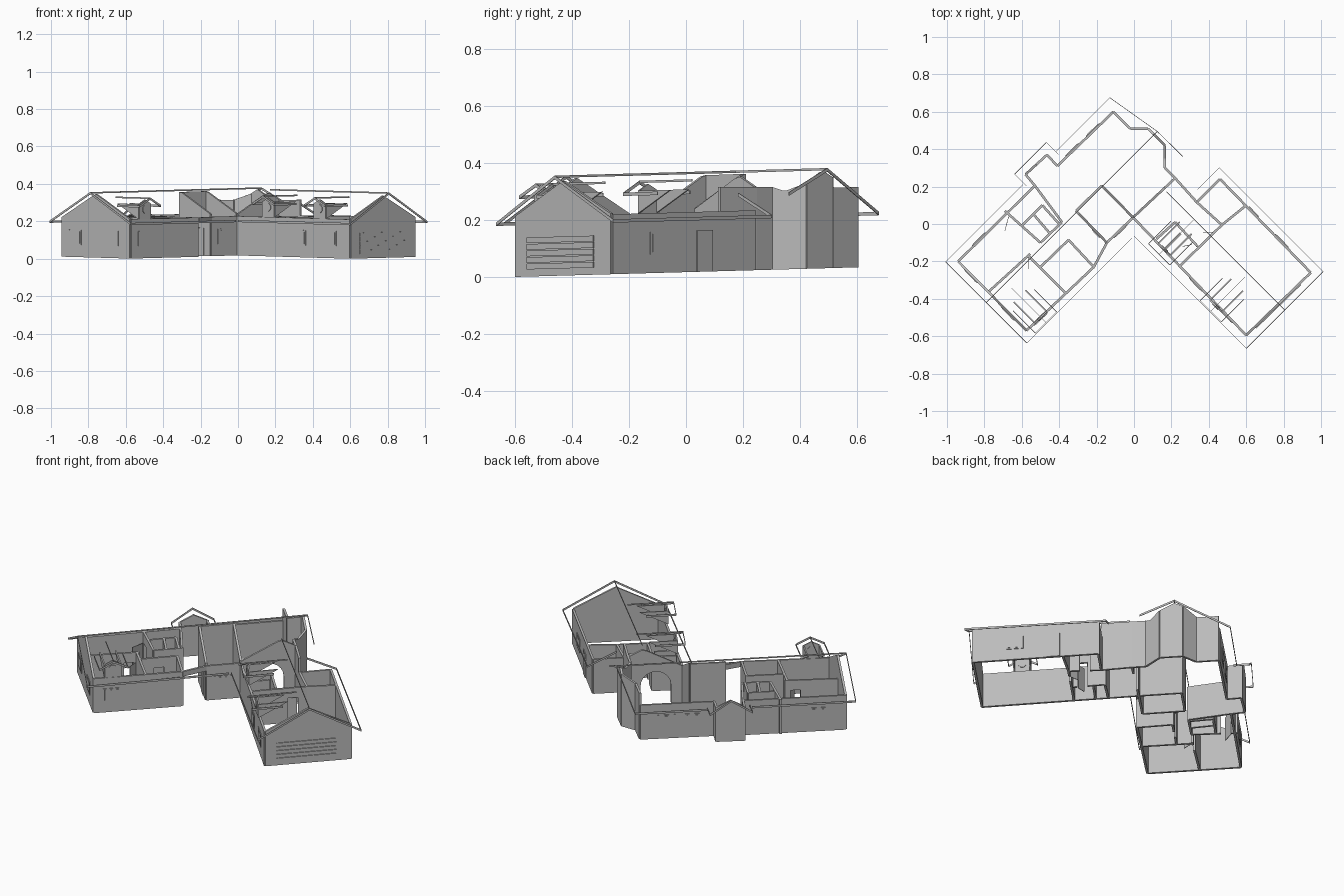
import bpy
import bmesh
from math import sin, cos, pi, sqrt
from mathutils import Vector

cube = bpy.data.objects.get("Cube")
if cube:
    bpy.data.objects.remove(cube, do_unlink=True)

grey = bpy.data.materials.new("plain_grey")
grey.use_nodes = True
grey.diffuse_color = (0.5, 0.5, 0.5, 1)
grey.node_tree.nodes["Principled BSDF"].inputs["Base Color"].default_value = (0.5, 0.5, 0.5, 1)

EAVE, PITCH = 0.21, 0.5          # wall height and roof slope
LEFT_RIDGE, RIGHT_RIDGE = 0.262, 0.245


def uv(u, v):
    """Wing axes, turned 45 degrees: u runs back-left, v runs back-right."""
    return Vector(((u - v) / sqrt(2), (u + v) / sqrt(2)))


def left_roof(p):
    v = (p[1] - p[0]) / sqrt(2)
    return EAVE + PITCH * (LEFT_RIDGE - abs(v - LEFT_RIDGE))


def right_roof(p):
    u = (p[0] + p[1]) / sqrt(2)
    return EAVE + PITCH * (RIGHT_RIDGE - abs(u - RIGHT_RIDGE))


def both_roofs(p):
    return max(left_roof(p), right_roof(p), EAVE)


def slab(name, p, q, outline, thick, shift=0.0):
    """Upright panel from p to q; outline holds (distance, height) pairs."""
    p, q = Vector(p), Vector(q)
    along = (q - p).normalized()
    side = Vector((along.y, -along.x))
    bm = bmesh.new()
    rings = []
    for off in (shift - thick / 2, shift + thick / 2):
        ring = []
        for s, z in outline:
            c = p + along * s + side * off
            # the ground falls gently towards the front
            ring.append(bm.verts.new((c.x, c.y, z + 0.028 * (c.y + 0.6))))
        rings.append(ring)
    a, b = rings
    bm.faces.new(a)
    bm.faces.new(b[::-1])
    for i in range(len(a)):
        j = (i + 1) % len(a)
        bm.faces.new((a[j], a[i], b[i], b[j]))
    bmesh.ops.recalc_face_normals(bm, faces=bm.faces)
    mesh = bpy.data.meshes.new(name)
    bm.to_mesh(mesh)
    bm.free()
    mesh.materials.append(grey)
    obj = bpy.data.objects.new(name, mesh)
    bpy.context.collection.objects.link(obj)
    return obj


def wall(name, p, q, roof=None, door=None, arch=None, base=0.0, thick=0.013):
    """Wall with a flat or roof-shaped top and an optional opening."""
    p, q = Vector(p), Vector(q)
    n = (q - p).length
    pts = [(0, base)]
    if door:
        pts += [(n * door - 0.028, 0), (n * door - 0.028, 0.15),
                (n * door + 0.028, 0.15), (n * door + 0.028, 0)]
    if arch:
        c, w = n * arch, 0.085
        pts += [(c - w, 0)]
        pts += [(c - w * cos(pi * i / 10), 0.11 + w * sin(pi * i / 10)) for i in range(11)]
        pts += [(c + w, 0)]
    pts.append((n, base))
    steps = 12 if roof else 1
    for i in range(steps, -1, -1):
        t = i / steps
        pts.append((n * t, roof(p.lerp(q, t)) if roof else EAVE))
    return slab(name, p, q, pts, thick)


def strip(name, p, q, zp, zq, deep=0.012):
    n = (Vector(q) - Vector(p)).length
    slab(name, p, q, [(0, zp - deep), (n, zq - deep), (n, zq), (0, zp)], 0.003)


def plate(name, p, q, t, width, z0, z1, off=0.009, thick=0.005):
    """Thin panel on the outside of wall p-q, centred at fraction t."""
    c = (Vector(q) - Vector(p)).length * t
    a, b = c - width / 2, c + width / 2
    slab(name, p, q, [(a, z0), (b, z0), (b, z1), (a, z1)], thick, off)


def window(p, q, t, width=0.1):
    plate("window_frame", p, q, t, width, 0.065, 0.145, 0.008, 0.004)
    plate("window_pane", p, q, t, width * 0.8, 0.073, 0.137, 0.0105, 0.002)


# Outer walls, listed counter-clockwise so plates fall on the outside
A, B, C = (-0.94, -0.2), (-0.575, -0.57), (-0.215, -0.23)
D, E = (-0.145, -0.1), (-0.005, 0.035)
F, G, H = (0.6, -0.595), (0.945, -0.26), (0.46, 0.24)
J, K = (0.335, 0.117), (0.22, 0.245)
L, M, N, O, P = (0.165, 0.3), (0.165, 0.42), (0.075, 0.51), (-0.02, 0.51), (-0.11, 0.6)
Q, R, S, T = (-0.41, 0.31), (-0.465, 0.37), (-0.58, 0.265), (-0.53, 0.205)

wall("left_gable_wall", A, B, left_roof)
wall("right_gable_wall", F, G, right_roof)
for a, b in ((B, C), (D, E), (E, F), (G, H), (H, J), (P, Q), (Q, R), (S, T), (T, A)):
    wall("outer_wall", a, b)
for a, b in ((J, K), (K, L), (L, M), (M, N), (N, O), (O, P)):
    wall("bay_wall", a, b, both_roofs)
mid = (Vector(R) + Vector(S)) / 2
wall("small_gable_wall", R, S, lambda p: EAVE + PITCH * (0.079 - (p - mid).length))

# Vaulted room walls that rise to the roof
V1, V2 = (-0.31, 0.07), (-0.172, 0.205)
wall("vault_ridge_wall", V1, V2, left_roof)
wall("vault_side_wall", V2, E, left_roof)
wall("entry_side_wall", V1, D, left_roof)
wall("arched_cross_wall", E, K, right_roof, arch=0.5)
wall("porch_beam", C, D, base=0.18)
plate("front_door", V1, D, 0.68, 0.06, 0.005, 0.15)

# Inner partitions up to the flat ceiling
for a, b, d in (
        (T, (-0.385, 0.01), None), ((-0.385, 0.01), (-0.5, -0.1), None),
        ((-0.5, -0.1), (-0.69, 0.07), 0.75), ((-0.6, -0.01), (-0.49, 0.1), None),
        ((-0.49, 0.1), (-0.4, 0.0), None), ((-0.54, 0.055), (-0.45, -0.05), None),
        ((-0.775, -0.36), (-0.555, -0.16), 0.8), ((-0.565, -0.17), (-0.365, -0.37), None),
        ((-0.5, -0.23), (-0.35, -0.085), 0.5), ((-0.35, -0.085), C, None),
        ((0.6, 0.1), (0.47, -0.005), None), ((0.47, -0.005), J, 0.5),
        ((0.47, -0.005), (0.245, -0.225), 0.25), ((0.12, -0.08), (0.22, 0.01), None),
        ((0.22, 0.01), (0.34, -0.12), 0.7), ((0.16, -0.14), (0.25, -0.05), None)):
    wall("partition", a, b, door=d)
for a, b in (((-0.69, -0.035), (-0.67, 0.04)), ((-0.565, -0.24), (-0.565, -0.18)),
             ((0.37, -0.045), (0.43, -0.045)), ((0.26, -0.12), (0.31, -0.11))):
    strip("open_door", a, b, 0.15, 0.15, 0.148)

# Windows, doors and the slatted garage door
for a, b, spots in ((A, B, (0.2, 0.74)), (B, C, (0.2,)), (D, E, (0.48,)),
                    (E, F, (0.56, 0.83)), (G, H, (0.33,)), (T, A, (0.72,)),
                    (P, Q, (0.35, 0.72))):
    for t in spots:
        window(a, b, t)
plate("side_door", G, H, 0.64, 0.075, 0.0, 0.145)
for i in range(5):
    z = 0.025 + i * 0.023
    plate("garage_door_panel", F, G, 0.48, 0.335, z, z + 0.02)

# Fascia boards along eaves and rakes, and the ridge boards
OVER = 0.045
low, top = EAVE - PITCH * OVER + 0.005, EAVE + PITCH * LEFT_RIDGE + 0.01
back, front = 2 * LEFT_RIDGE + OVER, -OVER
r_back = 2 * RIGHT_RIDGE + OVER
l_end, r_end = -0.855, -0.895
for a, b in (((l_end, back), (-0.27, back)), ((-0.02, back), (0.386, back)),
             ((l_end, front), (-0.27, front)), ((-0.27, front), (-0.06, front)),
             ((front, front), (front, r_end)), ((r_back, r_end), (r_back, -0.11))):
    strip("eave_board", uv(*a), uv(*b), low, low)
for a, b in (((l_end, front), (l_end, LEFT_RIDGE)), ((l_end, back), (l_end, LEFT_RIDGE)),
             ((0.386, back), (0.438, LEFT_RIDGE)),
             ((front, r_end), (RIGHT_RIDGE, r_end)), ((r_back, r_end), (RIGHT_RIDGE, r_end)),
             ((r_back, -0.11), (0.37, -0.11))):
    strip("rake_board", uv(*a), uv(*b), low, top if b[0] != 0.37 else low + 0.08)
strip("bay_rake_board", uv(0.438, LEFT_RIDGE), uv(0.44, 0.07), top, 0.27)
strip("left_ridge_board", uv(l_end, LEFT_RIDGE), uv(0.438, LEFT_RIDGE), top, top, 0.008)
strip("right_ridge_board", uv(RIGHT_RIDGE, r_end), uv(RIGHT_RIDGE, 0), top, top, 0.008)
for s in (-1, 1):
    strip("small_gable_rake", uv(-0.143 + s * 0.12, 0.64), uv(-0.143, 0.64), low, 0.27)
    strip("small_gable_eave", uv(-0.143 + s * 0.12, 0.64), uv(-0.143 + s * 0.12, 0.55), low, low)


# Roof dormers with eight-sided vents
def dormer(at):
    """at(a, b) maps depth a and sideways b to the plan."""
    half, eave, ridge = 0.045, 0.29, 0.318
    w = 2 * half
    slab("dormer_front", at(0, -half), at(0, half),
         [(0, EAVE), (w, EAVE), (w, eave), (half, ridge - 0.005), (0, eave)], 0.008)
    vent = [(half + 0.024 * cos(pi * (i + 0.5) / 4), 0.262 + 0.024 * sin(pi * (i + 0.5) / 4))
            for i in range(8)]
    slab("dormer_vent", at(0, -half), at(0, half), vent, 0.016)
    for s in (-1, 1):
        slab("dormer_cheek", at(0, s * half), at(0.16, s * half),
             [(0, EAVE), (0.16, eave), (0, eave)], 0.008)
        o = s * (half + 0.035)
        strip("dormer_eave", at(-0.04, o), at(0.13, o), 0.285, 0.285)
        strip("dormer_rake", at(-0.04, o), at(-0.04, 0), 0.285, 0.325)
    strip("dormer_ridge", at(-0.04, 0), at(0.22, 0), 0.325, 0.325, 0.008)


dormer(lambda a, b: uv(a, b - 0.62))
dormer(lambda a, b: uv(a + 0.02, b - 0.21))
dormer(lambda a, b: uv(b - 0.705, a))
